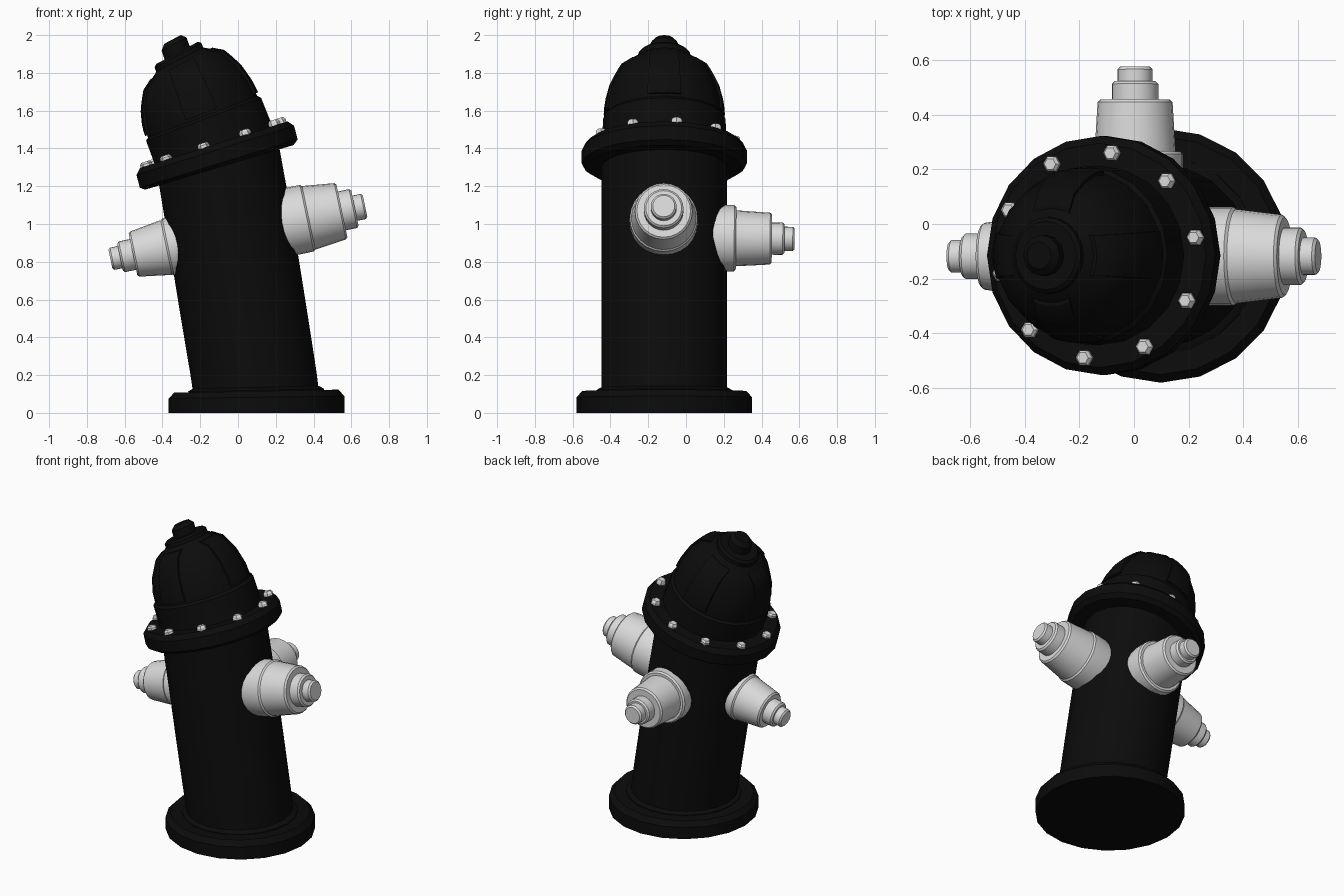
import bpy, bmesh, math
from mathutils import Matrix, Vector

if "Cube" in bpy.data.objects:
    bpy.data.objects.remove(bpy.data.objects["Cube"])


def material(name, value):
    m = bpy.data.materials.new(name)
    m.use_nodes = True
    colour = (value, value, value, 1)
    m.diffuse_color = colour
    m.node_tree.nodes["Principled BSDF"].inputs["Base Color"].default_value = colour
    return m


BLACK = material("black paint", 0.0035)
SILVER = material("light grey metal", 0.7)
Y0 = -0.115

# Leaning spine: height along the body, centre x, centre z, section tilt in degrees
SPINE = [(0, 0.098, 0, 0), (0.12, 0.098, 0.11, 1), (0.95, -0.037, 0.947, 11.8),
         (1.32, -0.102, 1.32, 17), (1.42, -0.128, 1.42, 17.5),
         (1.94, -0.315, 1.885, 28), (2.05, -0.347, 1.977, 28)]


def lean(p):
    """Move a point of the upright model onto the leaning spine."""
    for a, b in zip(SPINE, SPINE[1:]):
        if p.z <= b[0]:
            break
    f = (p.z - a[0]) / (b[0] - a[0])
    cx, cz, tilt = (a[i] + f * (b[i] - a[i]) for i in (1, 2, 3))
    t = math.radians(tilt)
    return Vector((cx + p.x * math.cos(t), Y0 + p.y, cz + p.x * math.sin(t)))


def finish(name, bm, mat):
    bmesh.ops.recalc_face_normals(bm, faces=bm.faces)
    me = bpy.data.meshes.new(name)
    bm.to_mesh(me)
    bm.free()
    me.materials.append(mat)
    ob = bpy.data.objects.new(name, me)
    bpy.context.collection.objects.link(ob)
    bpy.ops.object.select_all(action="DESELECT")
    ob.select_set(True)
    bpy.context.view_layer.objects.active = ob
    bpy.ops.object.shade_smooth_by_angle(angle=math.radians(32))
    return ob


def revolve(bm, profile, sides):
    """Capped lathe of (radius, height) points around z."""
    rings = []
    for r, h in profile:
        rings.append([bm.verts.new((r * math.cos(a), r * math.sin(a), h))
                      for a in (math.tau * i / sides for i in range(sides))])
    for low, high in zip(rings, rings[1:]):
        for i in range(sides):
            j = (i + 1) % sides
            bm.faces.new((low[i], low[j], high[j], high[i]))
    bm.faces.new(rings[0][::-1])
    bm.faces.new(rings[-1])
    return [v for ring in rings for v in ring]


def leaning_part(name, profile, sides=20):
    bm = bmesh.new()
    for v in revolve(bm, profile, sides):
        v.co = lean(v.co)
    return finish(name, bm, BLACK)


# Base, barrel, flange, bonnet and top nut
DOME = [(0.31, 1.58), (0.305, 1.66), (0.28, 1.76), (0.23, 1.86), (0.13, 1.93)]
leaning_part("base_plate", [(0.465, 0), (0.465, 0.09), (0.435, 0.125)])
leaning_part("base_ring", [(0.36, 0.1), (0.36, 0.13), (0.335, 0.145)])
leaning_part("barrel", [(0.333, 0.1 + 0.122 * i) for i in range(11)])
leaning_part("flange", [(0.41, 1.3), (0.437, 1.32), (0.437, 1.39), (0.41, 1.42)])
leaning_part("bonnet_collar", [(0.328, 1.4), (0.325, 1.57), (0.31, 1.585)])
leaning_part("bonnet", DOME)
leaning_part("cap_ring", [(0.14, 1.9), (0.14, 1.95), (0.125, 1.965)])
leaning_part("cap_nut", [(0.075, 1.94), (0.075, 2.02), (0.05, 2.05)], 12)


# Raised tapering panels on the four sides of the bonnet
def dome_radius(h):
    for (r0, h0), (r1, h1) in zip(DOME, DOME[1:]):
        if h <= h1:
            return r0 + (r1 - r0) * (h - h0) / (h1 - h0)
    return DOME[-1][0]


bm = bmesh.new()
for k in range(4):
    turn = Matrix.Rotation(k * math.pi / 2, 3, "Z")
    shells = []
    for lift in (-0.03, 0.012):
        rows = []
        for i in range(9):
            h = 1.6 + 0.3 * i / 8
            half = 0.09 - 0.002 * i
            r = dome_radius(h) + lift
            rows.append([bm.verts.new(lean(turn @ Vector(
                (math.sqrt(r * r - (s * half) ** 2), s * half, h))))
                for s in (-1, -0.5, 0, 0.5, 1)])
        shells.append(rows)
    inner, outer = shells
    for i in range(8):
        for j in range(4):
            bm.faces.new((outer[i][j], outer[i][j + 1], outer[i + 1][j + 1], outer[i + 1][j]))
        for j in (0, 4):
            bm.faces.new((outer[i][j], outer[i + 1][j], inner[i + 1][j], inner[i][j]))
    for i in (0, 8):
        for j in range(4):
            bm.faces.new((outer[i][j], outer[i][j + 1], inner[i][j + 1], inner[i][j]))
finish("bonnet_panels", bm, BLACK)

# Ten hexagonal bolts on the flange
bm = bmesh.new()
for k in range(10):
    a = math.radians(10 + 36 * k)
    place = Vector((0.378 * math.cos(a), 0.378 * math.sin(a), 1.41))
    for v in revolve(bm, [(0.032, 0), (0.032, 0.025), (0.022, 0.038)], 6):
        v.co = lean(v.co + place)
finish("flange_bolts", bm, SILVER)


# Hose outlets: stepped lathes pointing out of the barrel
def outlet(name, origin, direction, profile):
    bm = bmesh.new()
    revolve(bm, profile, 24)
    spin = Vector(direction).to_track_quat("Z", "Y").to_matrix().to_4x4()
    bm.transform(Matrix.Translation(origin) @ spin)
    finish(name, bm, SILVER)


def steps(collar, main, main_end, neck, tip, ends):
    """Collar, tapered main cap, neck and tip, each with a small bevel."""
    e = 0.01
    c, m, n, t = ends
    return [(collar - 0.01, 0.2), (collar, 0.3), (collar, c - e), (collar - e, c), (main, c),
            (main_end, m - e), (main_end - e, m), (neck, m), (neck, n - e),
            (neck - e, n), (tip, n), (tip, t - e), (tip - e, t)]


axis = (0.979, 0, 0.204)
centre = (-0.037, Y0 - 0.003, 0.947)
outlet("left_outlet", centre, axis,
       steps(0.18, 0.172, 0.152, 0.105, 0.068, (0.42, 0.6, 0.67, 0.725)))
outlet("right_outlet", centre, [-c for c in axis],
       steps(0.155, 0.148, 0.122, 0.083, 0.06, (0.35, 0.53, 0.6, 0.652)))
outlet("back_outlet", (0.004, Y0, 0.928), (0, 1, -0.01),
       steps(0.175, 0.148, 0.137, 0.085, 0.064, (0.38, 0.57, 0.637, 0.69)))
